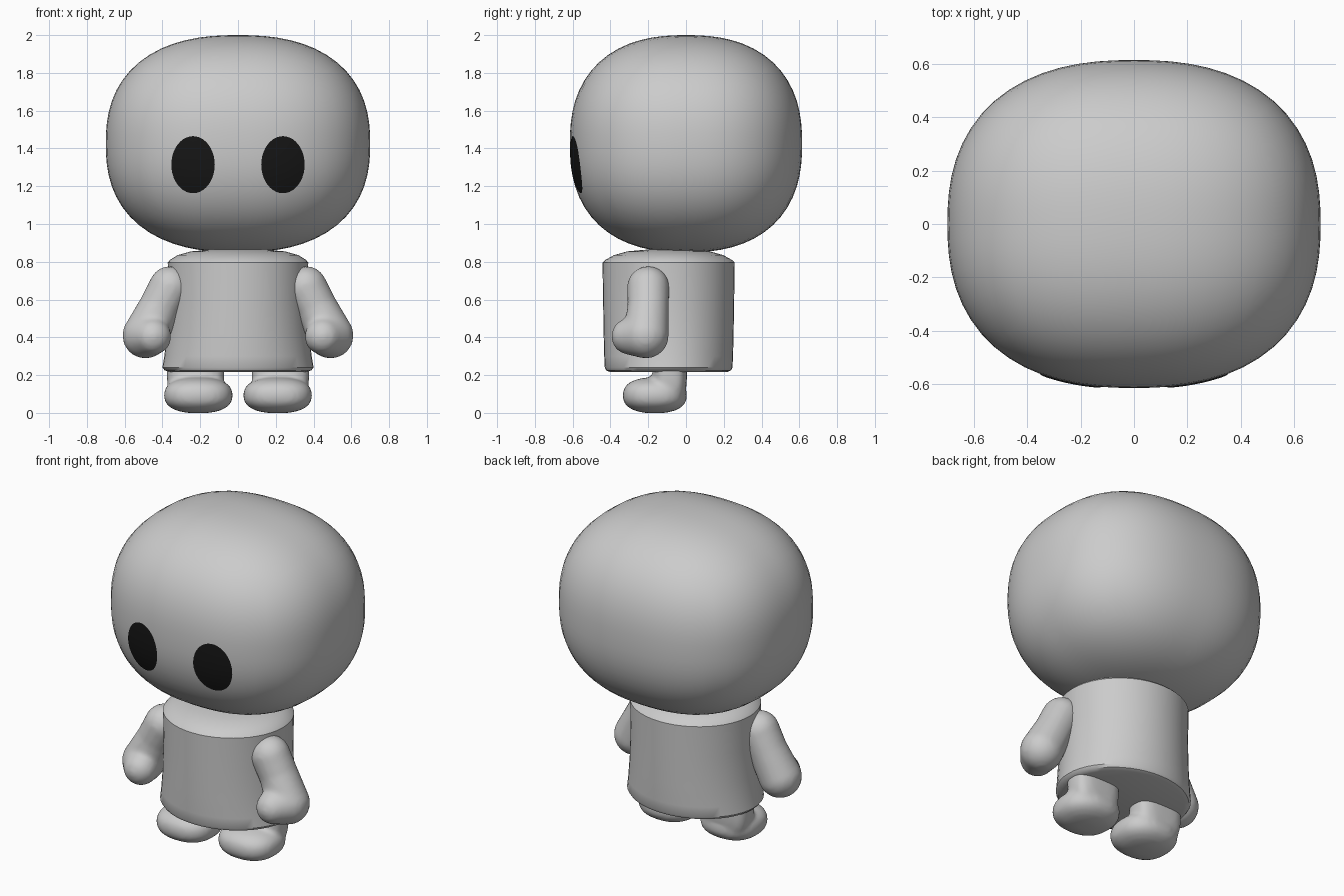
import bpy, bmesh, math
from mathutils import Vector

cube = bpy.data.objects.get("Cube")
if cube:
    bpy.data.objects.remove(cube, do_unlink=True)


def material(name, value):
    mat = bpy.data.materials.new(name)
    mat.use_nodes = True
    colour = (value, value, value, 1)
    mat.diffuse_color = colour
    mat.node_tree.nodes["Principled BSDF"].inputs["Base Color"].default_value = colour
    return mat


GREY = material("light grey", 0.6)
BLACK = material("eye black", 0.008)


def finish(name, bm, mat, angle=35):
    bmesh.ops.recalc_face_normals(bm, faces=bm.faces)
    mesh = bpy.data.meshes.new(name)
    bm.to_mesh(mesh)
    bm.free()
    mesh.materials.append(mat)
    obj = bpy.data.objects.new(name, mesh)
    bpy.context.collection.objects.link(obj)
    bpy.ops.object.select_all(action="DESELECT")
    obj.select_set(True)
    bpy.context.view_layer.objects.active = obj
    bpy.ops.object.shade_smooth_by_angle(angle=math.radians(angle))
    return obj


def add_rounded(bm, centre, radii, power=2.0, cuts=11):
    """Cube grid pushed out to a rounded box or ellipsoid."""
    part = bmesh.new()
    bmesh.ops.create_cube(part, size=2)
    bmesh.ops.subdivide_edges(part, edges=part.edges, cuts=cuts, use_grid_fill=True)
    for v in part.verts:
        p = Vector([math.tan(c * math.pi / 4) for c in v.co])
        p /= sum(abs(c) ** power for c in p) ** (1 / power)
        v.co = [c + r * k for c, r, k in zip(centre, radii, p)]
    mesh = bpy.data.meshes.new("part")
    part.to_mesh(mesh)
    part.free()
    bm.from_mesh(mesh)
    bpy.data.meshes.remove(mesh)


def blend(obj, voxel=0.014, rounds=6):
    """Fuse overlapping volumes into one soft limb."""
    remesh = obj.modifiers.new("fuse", "REMESH")
    remesh.mode = "VOXEL"
    remesh.voxel_size = voxel
    remesh.use_smooth_shade = True
    smooth = obj.modifiers.new("soften", "SMOOTH")
    smooth.factor = 0.5
    smooth.iterations = rounds


# Head
HEAD_C, HEAD_R, HEAD_P = (0, 0, 1.425), (0.7, 0.615, 0.575), 2.4
bm = bmesh.new()
add_rounded(bm, HEAD_C, HEAD_R, HEAD_P, 15)
finish("head", bm, GREY, 60)


def face_y(x, z):
    rest = 1 - abs(x / HEAD_R[0]) ** HEAD_P - abs((z - HEAD_C[2]) / HEAD_R[2]) ** HEAD_P
    return -HEAD_R[1] * rest ** (1 / HEAD_P) - 0.004


# Eyes: thin oval plates following the face
for side, label in ((1, "left"), (-1, "right")):
    bm = bmesh.new()
    rings = []
    for k in range(1, 6):
        ring = []
        for i in range(40):
            a = math.tau * i / 40
            x = side * 0.238 + 0.115 * k / 5 * math.cos(a)
            z = 1.314 + 0.151 * k / 5 * math.sin(a)
            ring.append(bm.verts.new((x, face_y(x, z), z)))
        rings.append(ring)
    bm.faces.new(rings[0])
    for a, b in zip(rings, rings[1:]):
        for i in range(40):
            j = (i + 1) % 40
            bm.faces.new((a[i], a[j], b[j], b[i]))
    eye = finish(label + "_eye", bm, BLACK, 60)
    if eye.data.polygons[0].normal.y > 0:
        eye.data.flip_normals()

# Body: oval rings of height, half width, half depth
PROFILE = [(0.216, 0.36, 0.31), (0.225, 0.388, 0.33), (0.24, 0.4, 0.338),
           (0.3, 0.39, 0.341), (0.42, 0.377, 0.344), (0.6, 0.368, 0.347),
           (0.795, 0.372, 0.35), (0.81, 0.36, 0.335), (0.835, 0.32, 0.29),
           (0.855, 0.25, 0.22), (0.864, 0.14, 0.12)]
bm = bmesh.new()
rings = []
for z, rx, ry in PROFILE:
    angles = [math.tau * i / 48 for i in range(48)]
    rings.append([bm.verts.new((rx * math.cos(a), -0.092 + ry * math.sin(a), z)) for a in angles])
for a, b in zip(rings, rings[1:]):
    for i in range(48):
        j = (i + 1) % 48
        bm.faces.new((a[i], a[j], b[j], b[i]))
bm.faces.new(rings[0])
bm.faces.new(rings[-1])
finish("body", bm, GREY)

# Arms: a chain of balls from shoulder to hand
CHAIN = [((0.36, -0.2, 0.665), 0.112), ((0.415, -0.2, 0.56), 0.11),
         ((0.49, -0.213, 0.41), 0.122), ((0.45, -0.298, 0.405), 0.097)]
STEPS = 6
for side, label in ((1, "left"), (-1, "right")):
    bm = bmesh.new()
    for (p, r), (q, s) in zip(CHAIN, CHAIN[1:]):
        for i in range(STEPS + 1):
            t = i / STEPS
            c = Vector(p).lerp(Vector(q), t)
            radius = r + (s - r) * t
            add_rounded(bm, (side * c.x, c.y, c.z), [radius] * 3, 2, 7)
    blend(finish(label + "_arm", bm, GREY, 60))

    # Leg and foot
    bm = bmesh.new()
    add_rounded(bm, (side * 0.21, -0.165, 0.093), (0.182, 0.17, 0.095), 2.4)
    add_rounded(bm, (side * 0.225, -0.085, 0.24), (0.152, 0.09, 0.2), 3.2)
    blend(finish(label + "_leg", bm, GREY, 60))
